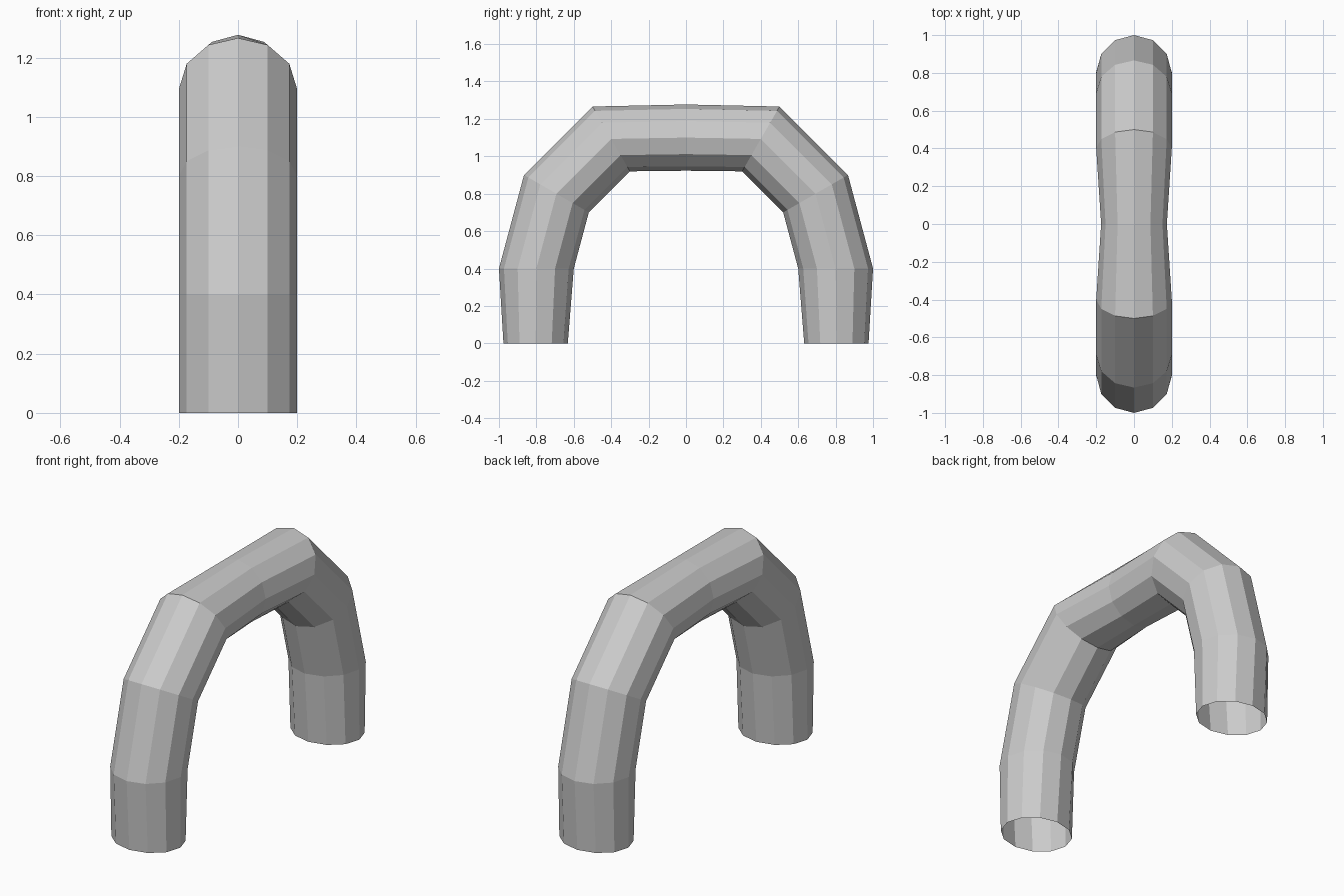
import bpy, bmesh, math

if "Cube" in bpy.data.objects:
    bpy.data.objects.remove(bpy.data.objects["Cube"])

SIDES = 12

# Half of the path: centre (y, z), tilt of the ring, radius across x, radius in the bend plane
half = [(0.804, 0.0, 0, 0.2, 0.172)]
for deg in (0, 30, 60):
    a = math.radians(deg)
    half.append((0.8 * math.cos(a), 0.4 + 0.8 * math.sin(a), deg, 0.2, 0.2))
crown = (0.0, 1.1, 90, 0.174, 0.177)
mirrored = [(-y, z, 180 - d, rx, rp) for y, z, d, rx, rp in reversed(half)]

# Arched open tube: rings bridged with flat quads
bm = bmesh.new()
rings = []
for y, z, deg, rx, rp in half + [crown] + mirrored:
    t = math.radians(deg)
    ring = []
    for i in range(SIDES):
        a = 2 * math.pi * i / SIDES
        out = rp * math.cos(a)
        ring.append(bm.verts.new((rx * math.sin(a),
                                  y + out * math.cos(t),
                                  z + out * math.sin(t))))
    rings.append(ring)

for r0, r1 in zip(rings, rings[1:]):
    for i in range(SIDES):
        j = (i + 1) % SIDES
        bm.faces.new((r0[i], r1[i], r1[j], r0[j]))

# Make the normals point out of the tube
bm.normal_update()
bm.faces.ensure_lookup_table()
test = bm.faces[0]
c = test.calc_center_median()
if test.normal.y * (c.y - 0.8) + test.normal.x * c.x < 0:
    bmesh.ops.reverse_faces(bm, faces=bm.faces[:])

mesh = bpy.data.meshes.new("arched_tube")
bm.to_mesh(mesh)
bm.free()
bpy.context.collection.objects.link(bpy.data.objects.new("arched_tube", mesh))
